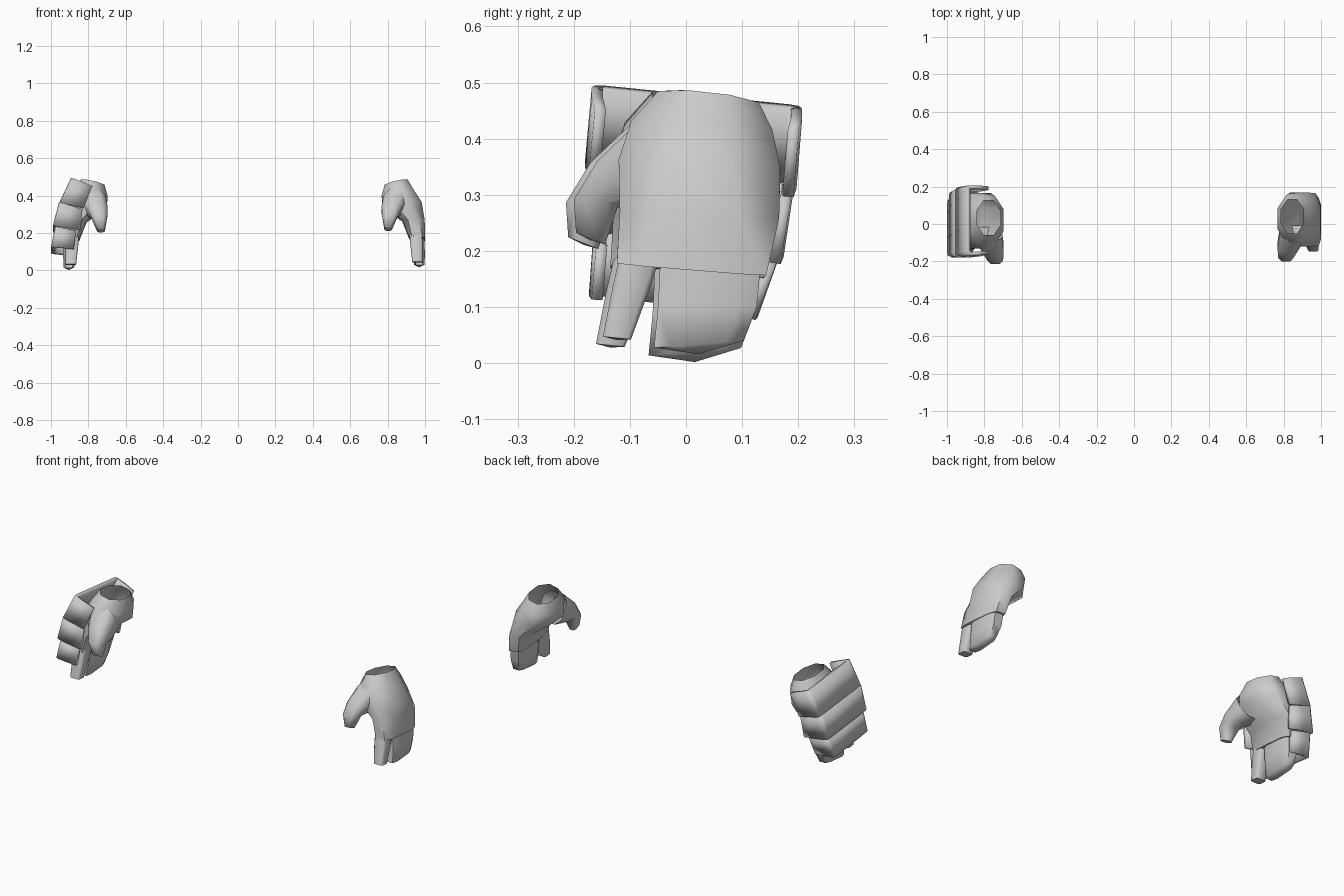
import bpy, bmesh, math
from mathutils import Vector

if "Cube" in bpy.data.objects:
    bpy.data.objects.remove(bpy.data.objects["Cube"])


def finish(name, bm, angle):
    me = bpy.data.meshes.new(name)
    bm.to_mesh(me)
    bm.free()
    ob = bpy.data.objects.new(name, me)
    bpy.context.collection.objects.link(ob)
    bpy.ops.object.select_all(action='DESELECT')
    ob.select_set(True)
    bpy.context.view_layer.objects.active = ob
    bpy.ops.object.shade_smooth_by_angle(angle=math.radians(angle))
    return ob


def loft(name, rings, tip=0.0, xform=None):
    """Eight-sided loft. Ring: cx, cy, cz, rx, ry, slope in x, slope in y, squareness."""
    bm = bmesh.new()
    rows = []
    for cx, cy, cz, rx, ry, sx, sy, k in rings:
        outline = [(1, -k), (1, k), (k, 1), (-k, 1), (-1, k), (-1, -k), (-k, -1), (k, -1)]
        rows.append([bm.verts.new((cx + u * rx, cy + v * ry, cz + sx * u * rx + sy * v * ry))
                     for u, v in outline])
    for a, b in zip(rows, rows[1:]):
        for i in range(8):
            j = (i + 1) % 8
            bm.faces.new((a[i], a[j], b[j], b[i]))
    # closed lower end, drawn out to a shallow point
    c = sum((v.co for v in rows[-1]), Vector()) / 8
    centre = bm.verts.new(c - Vector((0, 0, tip)))
    for i in range(8):
        bm.faces.new((rows[-1][i], rows[-1][(i + 1) % 8], centre))
    if xform:
        for v in bm.verts:
            v.co = xform(v.co)
    bmesh.ops.recalc_face_normals(bm, faces=bm.faces)
    return finish(name, bm, 62)


def glove(side, xform):
    # palm with open wrist
    loft(side + "_palm", [
        (.846, .040, .469, .061, .090, .22, -.11, .42),
        (.852, .028, .415, .084, .126, .22, -.06, .45),
        (.878, .024, .350, .104, .144, .12, -.05, .42),
        (.938, .024, .265, .060, .142, .0, -.05, .50),
        (.958, .010, .170, .043, .133, -.1, -.08, .66)], xform=xform)
    # index finger
    loft(side + "_index_finger", [
        (.951, -.081, .195, .034, .036, 0, 0, .75),
        (.954, -.096, .140, .033, .034, 0, 0, .75),
        (.959, -.123, .045, .027, .025, 0, -.1, .75)], tip=.004, xform=xform)
    # remaining fingers as one block
    loft(side + "_fingers", [
        (.957, .044, .182, .038, .090, 0, 0, .66),
        (.963, .038, .100, .036, .088, 0, 0, .66),
        (.970, .023, .034, .028, .080, 0, .08, .62)], tip=.018, xform=xform)
    # thumb
    loft(side + "_thumb", [
        (.850, -.045, .362, .072, .036, 0, -2.0, .55),
        (.824, -.115, .322, .056, .043, 0, -.9, .55),
        (.812, -.160, .288, .041, .040, 0, -.1, .55),
        (.803, -.170, .222, .020, .026, 0, -.4, .55)], tip=.003, xform=xform)


# the left hand is a slightly larger mirrored copy
glove("right", None)
glove("left", lambda p: Vector((-(1.03 * (p.x - .845) + .776),
                                1.03 * p.y - .008,
                                .484 - (.484 - p.z) * 1.03)))


def plate(name, top_out, top_in, bot_in, bot_out, y_top, y_bot, drop=.038):
    """Channel-shaped plate: outer/inner top and bottom corners are (x, z)."""
    bm = bmesh.new()
    rows = []
    for outer, inner, (y0, y1) in ((top_out, top_in, y_top), (bot_out, bot_in, y_bot)):
        o, n = Vector(outer), Vector(inner)
        row = []
        # flap depth (0 = outer wall, 1 = free edge) and position along y
        for d, t in ((1, .015), (.5, 0), (.12, 0), (.03, .015), (0, .06), (0, .5),
                     (0, .94), (.03, .985), (.12, 1), (.5, 1), (1, .985)):
            q = o.lerp(n, d)
            row.append(bm.verts.new((q.x, y0 + (y1 - y0) * t, q.y - drop * t)))
        rows.append(row)
    for i in range(10):
        bm.faces.new((rows[0][i], rows[0][i + 1], rows[1][i + 1], rows[1][i]))
    bmesh.ops.recalc_face_normals(bm, faces=bm.faces)
    # inward thickness
    wall = min(bm.faces, key=lambda f: f.calc_center_median().x)
    wall.normal_update()
    if wall.normal.x > 0:
        bmesh.ops.reverse_faces(bm, faces=bm.faces[:])
    ob = finish(name, bm, 50)
    mod = ob.modifiers.new("thickness", 'SOLIDIFY')
    mod.thickness = .02
    mod.offset = -1


# three overlapping armour plates on the back of the left hand
plate("upper_plate", (-.893, .497), (-.778, .452), (-.826, .333), (-.955, .365),
      (-.168, .207), (-.180, .197))
plate("middle_plate", (-.957, .367), (-.832, .328), (-.842, .214), (-.990, .240),
      (-.178, .192), (-.180, .174))
plate("lower_plate", (-.978, .236), (-.866, .212), (-.878, .114), (-1.0, .126),
      (-.165, .165), (-.173, .128))
